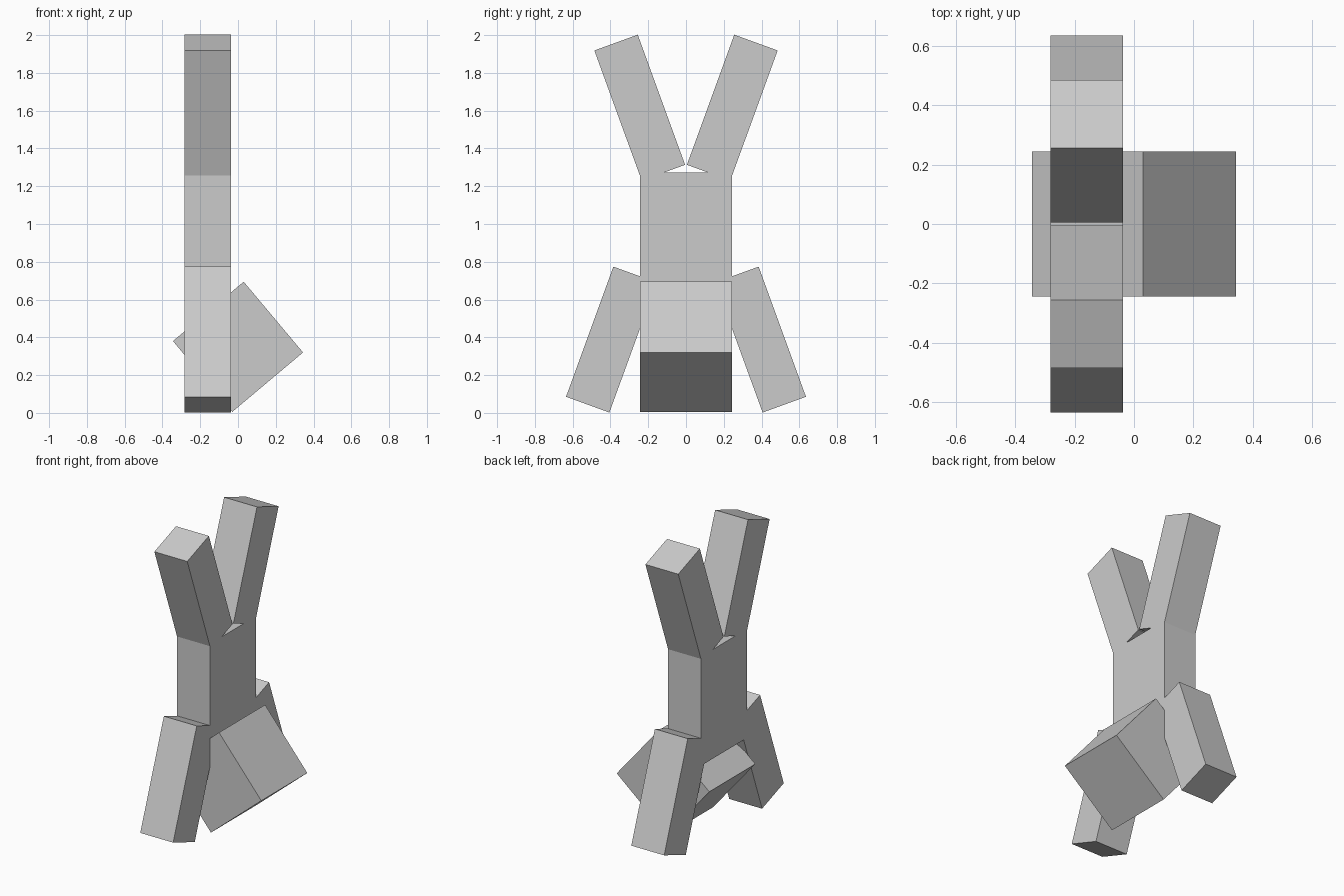
import bpy
import math

if "Cube" in bpy.data.objects:
    bpy.data.objects.remove(bpy.data.objects["Cube"])

U = 2.0 / 32.73          # one model unit: limbs are 4 x 4 x 12 of these

grey = bpy.data.materials.new("plain grey")
grey.diffuse_color = (0.6, 0.6, 0.6, 1)
grey.use_nodes = True
grey.node_tree.nodes["Principled BSDF"].inputs["Base Color"].default_value = grey.diffuse_color


def box(name, size, centre, rot=(0, 0, 0)):
    bpy.ops.mesh.primitive_cube_add(size=1, location=centre,
                                    rotation=[math.radians(a) for a in rot])
    ob = bpy.context.object
    ob.name = name
    ob.scale = [s * U for s in size]
    ob.data.materials.append(grey)
    return ob


BODY_X = -0.16

# Upright torso
box("torso", (4, 8, 12), (BODY_X, 0, 0.905))

# Tilted cube low on the torso
box("head", (8, 8, 8), (0, 0, 0.35), (0, -40, 0))

# Raised limbs on top and splayed limbs at the sides, mirrored across y
for side, label in ((1, "back"), (-1, "front")):
    box(label + "_raised_limb", (4, 4, 12),
        (BODY_X, side * 0.245, 1.616), (-20 * side, 0, 0))
    box(label + "_lower_limb", (4, 4, 12),
        (BODY_X, side * 0.395, 0.388), (20 * side, 0, 0))
